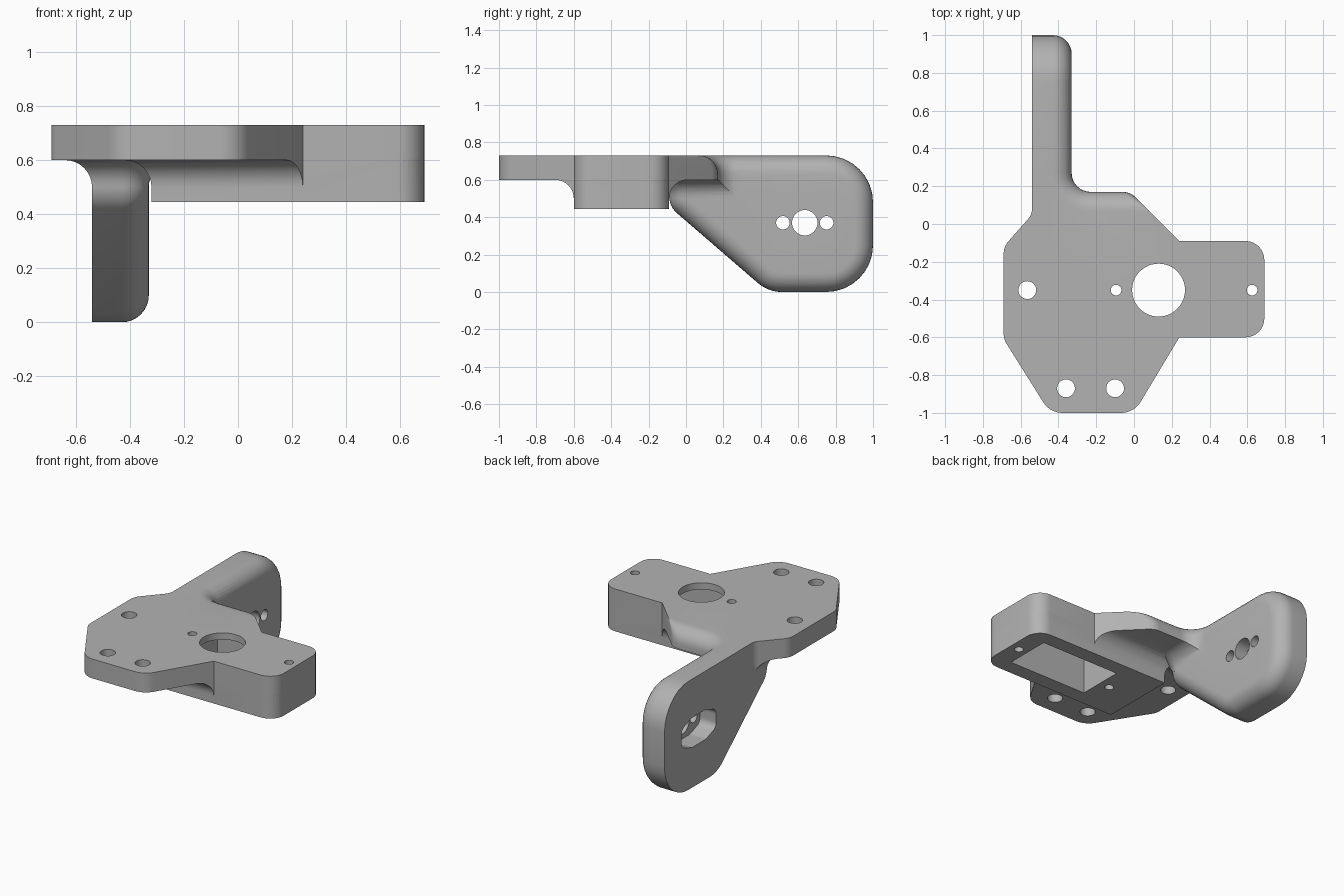
import bpy, bmesh, math
from mathutils import Vector

cube = bpy.data.objects.get("Cube")
if cube:
    bpy.data.objects.remove(cube)

TOP, UNDER, R = 0.73, 0.60, 0.10   # plate top, plate underside, common fillet radius
SEG = 8
STEPS = [i * math.pi / 2 / SEG for i in range(SEG + 1)]

grey = bpy.data.materials.new("matte_grey")
grey.use_nodes = True
grey.diffuse_color = (0.45, 0.45, 0.45, 1)
grey.node_tree.nodes["Principled BSDF"].inputs["Base Color"].default_value = (0.45, 0.45, 0.45, 1)


def outline(corners, d=0.0):
    """Counter-clockwise corners (x, y, radius, weight of the following edge), inset by d."""
    n = len(corners)
    lines = []
    for i, c in enumerate(corners):
        a, b = Vector(c[:2]), Vector(corners[(i + 1) % n][:2])
        t = (b - a).normalized()
        lines.append((a + Vector((-t.y, t.x)) * d * c[3], t))
    pts = []
    for i, c in enumerate(corners):
        (p, s), (q, t) = lines[i - 1], lines[i]
        turn = s.x * t.y - s.y * t.x
        corner = p + s * ((q - p).x * t.y - (q - p).y * t.x) / turn
        if c[2] == 0:
            pts.append(corner)
            continue
        side = math.copysign(1, turn)
        both = corners[i - 1][3] and c[3]
        r = max(c[2] - (side * d if both else 0), 0.001)
        angle = s.angle(t)
        start = corner - s * r * math.tan(angle / 2)
        for k in range(SEG + 1):
            f = angle * k / SEG
            normal = Vector((-s.y, s.x)) * side
            pts.append(start + s * r * math.sin(f) + normal * r * (1 - math.cos(f)))
    return pts


def loft(name, corners, layers, place=lambda u, v, h: (u, v, h)):
    """Solid through the outline at each (height, inset) layer."""
    bm = bmesh.new()
    rings = [[bm.verts.new(place(p.x, p.y, h)) for p in outline(corners, d)] for h, d in layers]
    for low, high in zip(rings, rings[1:]):
        for i in range(len(low)):
            j = (i + 1) % len(low)
            bm.faces.new((low[i], low[j], high[j], high[i]))
    bm.faces.new(rings[0][::-1])
    bm.faces.new(rings[-1])
    bmesh.ops.recalc_face_normals(bm, faces=bm.faces)
    mesh = bpy.data.meshes.new(name)
    bm.to_mesh(mesh)
    bm.free()
    mesh.materials.append(grey)
    obj = bpy.data.objects.new(name, mesh)
    bpy.context.collection.objects.link(obj)
    return obj


def combine(target, other, operation, keep=False):
    mod = target.modifiers.new("combine", 'BOOLEAN')
    mod.operation, mod.object, mod.solver = operation, other, 'EXACT'
    bpy.context.view_layer.objects.active = target
    bpy.ops.object.modifier_apply(modifier=mod.name)
    if not keep:
        bpy.data.objects.remove(other)


def drill(target, location, radius, depth, sideways=False):
    turn = (0, math.pi / 2, 0) if sideways else (0, 0, 0)
    bpy.ops.mesh.primitive_cylinder_add(vertices=48, radius=radius, depth=depth,
                                        location=location, rotation=turn)
    combine(target, bpy.context.object, 'DIFFERENCE')


# Plate: the back edge and the inner corner are rounded over at the top
plate_shape = [
    (-0.69, -0.61, 0.10, 0), (-0.445, -1.0, 0.12, 0), (0.0, -1.0, 0.12, 0),
    (0.24, -0.60, 0, 0), (0.69, -0.60, R, 0), (0.69, -0.09, R, 0),
    (0.24, -0.09, 0, 0), (-0.02, 0.17, 0.10, 1), (-0.33, 0.17, R, 1),
    (-0.33, 0.28, 0, 0), (-0.54, 0.28, 0, 0), (-0.54, 0.05, 0.08, 0),
    (-0.69, -0.12, 0.10, 0)]
round_over = [(TOP - R + R * math.sin(a), R * (1 - math.cos(a))) for a in STEPS]
plate = loft("bracket", plate_shape, [(UNDER, 0)] + round_over)

# Concave fillets spreading under the plate, clipped to its outline
flare = [(UNDER - R + R * math.sin(a), -R * (1 - math.cos(a))) for a in STEPS] + [(UNDER + 0.02, -R)]
block = loft("servo_block", [(-0.32, -0.60, 0, 1), (0.85, -0.60, 0, 0),
                             (0.85, -0.09, 0, 1), (-0.32, -0.09, 0, 1)],
             [(0.445, 0)] + flare)
foot = loft("arm_foot", [(-0.54, -0.09, 0, 1), (-0.33, -0.09, R, 1),
                         (-0.33, 0.30, 0, 0), (-0.54, 0.30, 0, 1)], flare)
clip = loft("clip", plate_shape, [(0.3, 0), (UNDER + 0.01, 0)])
clip.hide_render = True
combine(block, clip, 'INTERSECT', keep=True)
combine(foot, clip, 'INTERSECT')

# Upright arm, rounded over on its inner side
arm_shape = [(-0.09, 0.4575, 0.12, 1), (0.44, 0, 0.20, 1), (1.0, 0, 0.25, 1),
             (1.0, TOP, 0.25, 1), (-0.09, TOP, 0, 1)]
arm = loft("arm", arm_shape,
           [(-0.54, 0)] + [(-0.33 - R + R * math.sin(a), R * (1 - math.cos(a))) for a in STEPS],
           lambda u, v, h: (h, u, v))

for part in (block, foot, arm):
    combine(plate, part, 'UNION')

# Servo pocket, shaft hole and screw holes
bpy.ops.mesh.primitive_cube_add(size=1, location=(0.27, -0.345, 0.54))
pocket = bpy.context.object
pocket.scale = (0.58, 0.31, 0.29)
combine(plate, pocket, 'DIFFERENCE')
for x, y, r in ((0.13, -0.35, 0.14), (-0.565, -0.35, 0.047), (-0.36, -0.87, 0.047),
                (-0.10, -0.87, 0.047), (-0.095, -0.35, 0.028), (0.625, -0.35, 0.028)):
    drill(plate, (x, y, 0.6), r, 0.6)

# Horn recess on the outer side of the arm, with its three through holes
horn = loft("horn_recess", [(0.45, 0.31, 0.05, 0), (0.56, 0.27, 0.08, 0), (0.71, 0.27, 0.08, 0),
                            (0.82, 0.31, 0.05, 0), (0.82, 0.43, 0.05, 0), (0.71, 0.47, 0.08, 0),
                            (0.56, 0.47, 0.08, 0), (0.45, 0.43, 0.05, 0)],
            [(-0.6, 0), (-0.42, 0)], lambda u, v, h: (h, u, v))
combine(plate, horn, 'DIFFERENCE')
for y, r in ((0.518, 0.036), (0.635, 0.068), (0.752, 0.036)):
    drill(plate, (-0.43, y, 0.37), r, 0.5, sideways=True)

bpy.ops.object.select_all(action='DESELECT')
plate.select_set(True)
bpy.context.view_layer.objects.active = plate
bpy.ops.object.shade_smooth_by_angle(angle=math.radians(25))
